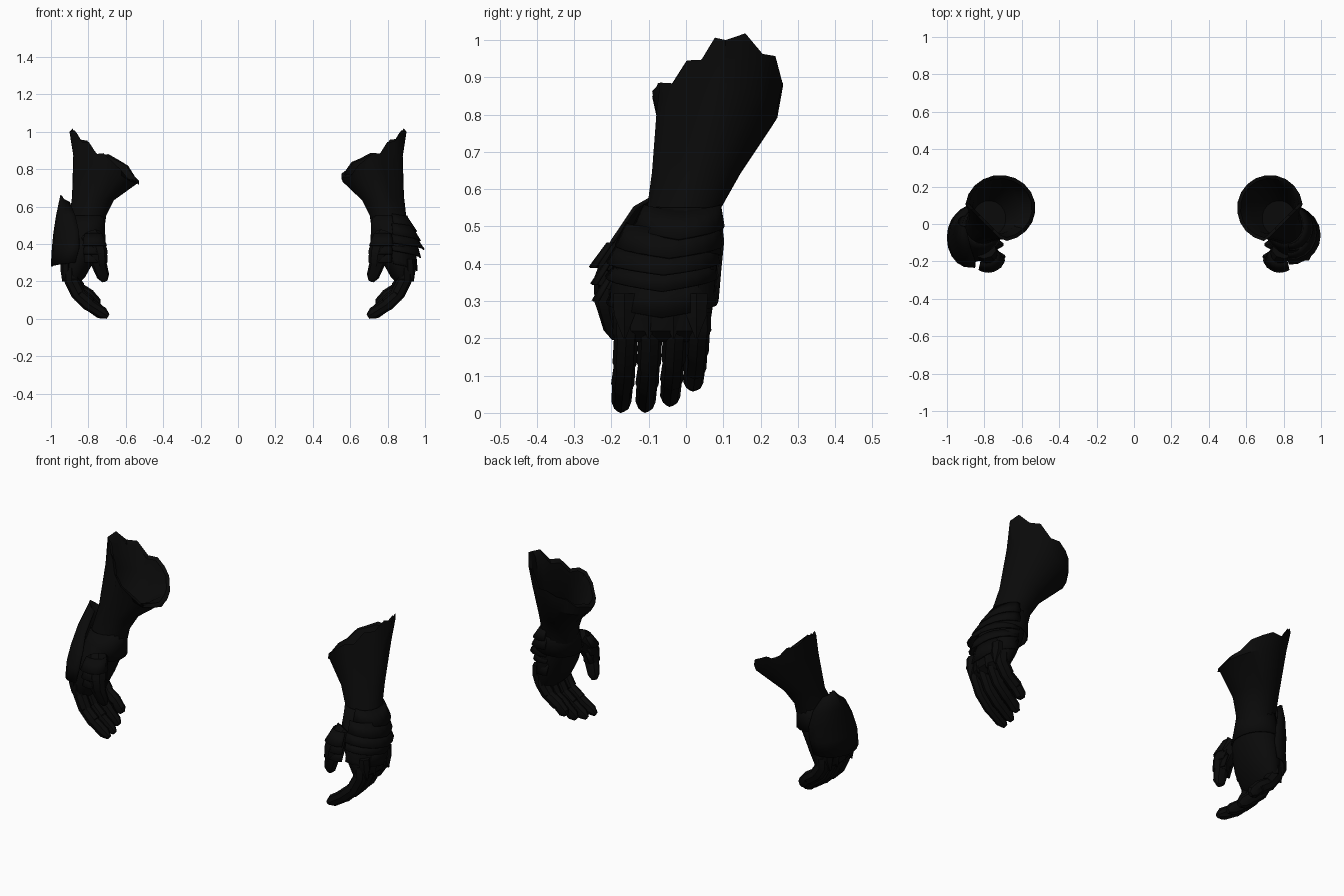
import bpy, bmesh
from math import sin, cos, pi, radians
from mathutils import Vector

if "Cube" in bpy.data.objects:
    bpy.data.objects.remove(bpy.data.objects["Cube"])

black = bpy.data.materials.new("black_metal")
black.diffuse_color = (0.003, 0.003, 0.003, 1)
black.use_nodes = True
black.node_tree.nodes["Principled BSDF"].inputs["Base Color"].default_value = black.diffuse_color


def loft(name, rings, side, closed=True, caps=True, thick=0):
    """Skin a list of point rings; side mirrors the part across x."""
    bm = bmesh.new()
    rows = [[bm.verts.new((p[0] * side, p[1], p[2])) for p in r] for r in rings]
    n = len(rows[0])
    for a, b in zip(rows, rows[1:]):
        for i in range(n if closed else n - 1):
            j = (i + 1) % n
            bm.faces.new((a[i], a[j], b[j], b[i]))
    if caps:
        bm.faces.new(rows[0])
        bm.faces.new(rows[-1])
    bmesh.ops.recalc_face_normals(bm, faces=bm.faces)
    me = bpy.data.meshes.new(name)
    bm.to_mesh(me)
    bm.free()
    me.materials.append(black)
    ob = bpy.data.objects.new(name, me)
    bpy.context.collection.objects.link(ob)
    if thick:
        m = ob.modifiers.new("thickness", 'SOLIDIFY')
        m.thickness = thick
        m.offset = 0
    bpy.ops.object.select_all(action='DESELECT')
    ob.select_set(True)
    bpy.context.view_layer.objects.active = ob
    bpy.ops.object.shade_smooth_by_angle(angle=radians(35))
    return ob


def oval(cx, cy, rx, ry, zf, n=20, off=25, span=360, cut=9):
    """Ring or arc; zf gives height from x, y and index; cut flattens the outer front corner."""
    pts = []
    for i in range(n):
        a = radians(off + (span * i / n if span == 360 else span * i / (n - 1)))
        x, y = cx + rx * cos(a), cy + ry * sin(a)
        push = max(0, x - y - cut) / 2
        x, y = x - push, y + push
        pts.append((x, y, zf(x, y, i)))
    return pts


def flat(z):
    return lambda x, y, i: z


def slope(z, k, x0):
    return lambda x, y, i: z + k * (x - x0)


def digit(name, path, radii, side):
    """Armoured finger: overlapping tapered sleeves along a path, rounded tip."""
    rings = []
    pts = [Vector(p) for p in path]

    def ring(c, d, r):
        u = d.cross(Vector((0, 1, 0))).normalized()
        v = d.cross(u).normalized()
        rings.append([c + u * (r * 1.2 * cos(k * pi / 4)) + v * (r * sin(k * pi / 4))
                      for k in range(8)])

    for k in range(len(pts) - 1):
        d = (pts[k + 1] - pts[k]).normalized()
        ring(pts[k], d, radii[k])
        if k == len(pts) - 2:
            ring(pts[k].lerp(pts[k + 1], 0.7), d, radii[k + 1])
            ring(pts[k + 1], d, radii[k + 1] * 0.45)
        else:
            ring(pts[k].lerp(pts[k + 1], 0.9), d, radii[k + 1] * 1.12)
    loft(name, rings, side)


def rim_z(x, y, i):
    """Mouth edge: low on the inner side, scalloped and high on the outer side."""
    if x < 0.70:
        dip = 0.5 * max(0, 0.08 - y) * min(1, (0.70 - x) / 0.1)
        return 0.88 - 0.11 * ((0.70 - x) / 0.15) ** 2 - dip - (0.012 if i % 2 else 0)
    z = 0.873 + 0.82 * (x - 0.71)
    return max(z, 0.885) - (0.03 if i % 2 else 0)


for side, tag in ((1, "right"), (-1, "left")):
    # flared forearm cuff with a jagged rim and hollow mouth
    cx, rx = (0.72, 0.162) if side > 0 else (0.707, 0.175)
    rc, rr = (0.727, 0.176) if side > 0 else (0.715, 0.188)
    loft(tag + "_forearm_cuff", [
        oval(0.815, -0.02, 0.10, 0.105, flat(0.47)),
        oval(0.802, -0.005, 0.098, 0.10, flat(0.55)),
        oval(0.775, 0.028, 0.113, 0.12, slope(0.645, 0.1, 0.775), cut=0.88),
        oval(cx, 0.083, rx, 0.163, slope(0.80, 0.42, cx), cut=0.825),
        oval(rc, 0.084, rr, 0.178, rim_z, cut=0.795),
        oval(rc, 0.084, rr - 0.018, 0.16, lambda x, y, i: rim_z(x, y, i) - 0.01, cut=0.775),
        oval(0.735, 0.08, 0.13, 0.135, slope(0.77, 0.42, 0.72), cut=0.79),
        oval(0.775, 0.03, 0.09, 0.095, flat(0.65)),
    ], side)

    # wrist flange
    loft(tag + "_wrist_flange", [
        oval(0.808, -0.01, 0.095, 0.098, flat(0.55)),
        oval(0.818, -0.025, 0.103, 0.112, flat(0.48)),
        oval(0.83, -0.035, 0.12, 0.128, slope(0.42, 0.1, 0.82)),
    ], side, caps=False, thick=0.008)

    # palm
    loft(tag + "_palm", [
        oval(0.82, -0.02, 0.10, 0.11, flat(0.50)),
        oval(0.837, -0.055, 0.105, 0.14, flat(0.40)),
        oval(0.862, -0.065, 0.088, 0.14, flat(0.30)),
        oval(0.88, -0.065, 0.062, 0.128, flat(0.22)),
        oval(0.88, -0.065, 0.03, 0.10, flat(0.19)),
    ], side)

    # fingers and pointed knuckle guards
    fingers = [("index", -0.165, 0.0, 0.69), ("middle", -0.1, 0.0, 0.70),
               ("ring", -0.034, 0.015, 0.72), ("little", 0.028, 0.055, 0.74)]
    for nm, y, zt, xt in fingers:
        yt = y - 0.01
        digit(f"{tag}_{nm}_finger", [
            (0.89, y + 0.004, 0.27), (0.89, y + 0.004, 0.205 + zt * 0.2),
            (0.85, y, 0.125 + zt * 0.6), (0.79, y - 0.005, 0.072 + zt * 0.8),
            (xt + 0.005, yt, 0.012 + zt)],
            [0.034, 0.032, 0.029, 0.028, 0.027], side)
        loft(f"{tag}_{nm}_knuckle_guard", [
            oval(0.92, y, 0.025, 0.034, flat(0.32), 6, 0),
            oval(0.922, y, 0.028, 0.033, flat(0.265), 6, 0),
            oval(0.932, y, 0.008, 0.004, flat(0.20), 6, 0)], side)

    # thumb
    digit(tag + "_thumb", [
        (0.79, -0.145, 0.44), (0.76, -0.19, 0.385), (0.747, -0.207, 0.34),
        (0.742, -0.207, 0.29), (0.712, -0.188, 0.20)],
        [0.05, 0.045, 0.04, 0.034, 0.028], side)
    # layered plates over the thumb base
    for k in range(3):
        z = 0.405 - 0.045 * k
        loft(f"{tag}_thumb_plate_{k + 1}", [
            oval(0.785, -0.165, 0.055, 0.045, flat(z + 0.05), 9, 150, 160),
            oval(0.78, -0.195 + 0.004 * k, 0.078 - 0.006 * k, 0.063, flat(z - 0.015),
                 9, 150, 160)],
            side, closed=False, caps=False, thick=0.007)


def chevron(z, drop):
    """Edge height dipping to a point at the middle of an 11-point arc."""
    return lambda x, y, i: z - drop * (1 - abs(i - 5) / 5)


# overlapping back-of-hand lames: top z, bottom z, top x, bottom x, centre y, half width, dip
lames = [(0.56, 0.50, 0.905, 0.955, -0.02, 0.12, 0.035),
         (0.51, 0.45, 0.93, 0.975, -0.045, 0.143, 0.035),
         (0.455, 0.405, 0.95, 0.995, -0.06, 0.152, 0.035),
         (0.40, 0.365, 0.96, 0.975, -0.065, 0.15, 0.04),
         (0.36, 0.295, 0.95, 0.957, -0.065, 0.147, 0.04)]
for k, (zt, zb, xt, xb, y, w, dip) in enumerate(lames):
    loft(f"right_hand_lame_{k + 1}", [
        oval(0.83, y + 0.01, xt - 0.83, w - 0.02, chevron(zt, 0.02), 11, -95, 190),
        oval(0.84, y, xb - 0.84, w, chevron(zb, dip), 11, -95, 190)],
        1, closed=False, caps=False, thick=0.008)

# single large guard over the back of the other hand
loft("left_hand_guard", [
    oval(0.90, 0.015, 0.045, 0.03, chevron(0.62, -0.04), 11, -90, 180),
    oval(0.87, -0.025, 0.098, 0.112, flat(0.55), 11, -90, 180),
    oval(0.86, -0.05, 0.122, 0.148, flat(0.46), 11, -95, 190),
    oval(0.86, -0.07, 0.13, 0.16, flat(0.38), 11, -95, 190),
    oval(0.88, -0.073, 0.116, 0.156, chevron(0.30, 0.02), 11, -95, 190),
], -1, closed=False, caps=False, thick=0.01)
